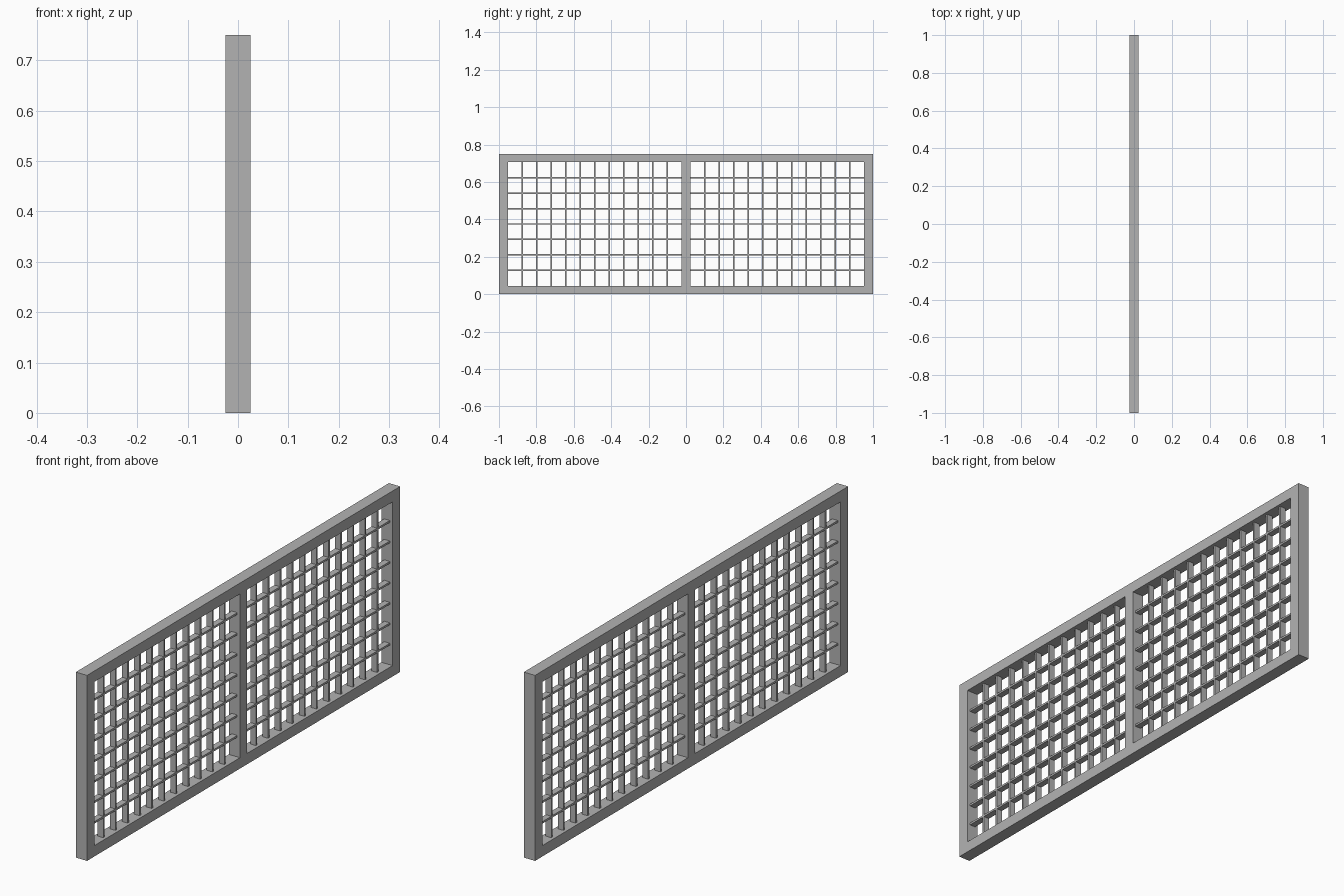
import bpy
import bmesh

cube = bpy.data.objects.get("Cube")
if cube:
    bpy.data.objects.remove(cube, do_unlink=True)

# Overall sizes
HALF_LENGTH, HEIGHT, HALF_DEPTH = 1.0, 0.75, 0.025
STILE, RAIL, MULLION = 0.048, 0.044, 0.046
BAR, BAR_DEPTH = 0.008, 0.025
COLUMNS, ROWS = 11, 7

grey = bpy.data.materials.new("plain_grey")
grey.use_nodes = True
colour = (0.45, 0.45, 0.45, 1)
grey.diffuse_color = colour
grey.node_tree.nodes["Principled BSDF"].inputs["Base Color"].default_value = colour


def board(name, outline, half_depth):
    """Extrude a (y, z) outline evenly about x = 0."""
    bm = bmesh.new()
    face = bm.faces.new([bm.verts.new((-half_depth, y, z)) for y, z in outline])
    grown = bmesh.ops.extrude_face_region(bm, geom=[face])["geom"]
    verts = [v for v in grown if isinstance(v, bmesh.types.BMVert)]
    bmesh.ops.translate(bm, verts=verts, vec=(2 * half_depth, 0, 0))
    bmesh.ops.recalc_face_normals(bm, faces=bm.faces)
    mesh = bpy.data.meshes.new(name)
    bm.to_mesh(mesh)
    bm.free()
    mesh.materials.append(grey)
    obj = bpy.data.objects.new(name, mesh)
    bpy.context.collection.objects.link(obj)
    return obj


def strip(name, y0, y1, z0, z1, half_depth):
    return board(name, [(y0, z0), (y1, z0), (y1, z1), (y0, z1)], half_depth)


# Mitred outer frame: neighbouring corners of the outer and inner rectangles
inner_y, low, high = HALF_LENGTH - STILE, RAIL, HEIGHT - RAIL
outer = [(-HALF_LENGTH, 0), (HALF_LENGTH, 0), (HALF_LENGTH, HEIGHT), (-HALF_LENGTH, HEIGHT)]
inner = [(-inner_y, low), (inner_y, low), (inner_y, high), (-inner_y, high)]
for i, name in enumerate(("bottom_rail", "back_stile", "top_rail", "front_stile")):
    j = (i + 1) % 4
    board(name, [outer[i], outer[j], inner[j], inner[i]], HALF_DEPTH)

# Central upright
strip("centre_mullion", -MULLION / 2, MULLION / 2, low, high, HALF_DEPTH)

# Lattice bars in both openings
for side, start, end in (("front", -inner_y, -MULLION / 2), ("back", MULLION / 2, inner_y)):
    for c in range(1, COLUMNS + 1):
        y = start + (end - start) * c / (COLUMNS + 1)
        strip(f"{side}_vertical_bar_{c}", y - BAR / 2, y + BAR / 2, low, high, BAR_DEPTH / 2)
    for r in range(1, ROWS + 1):
        z = low + (high - low) * r / (ROWS + 1)
        strip(f"{side}_horizontal_bar_{r}", start, end, z - BAR / 2, z + BAR / 2, BAR_DEPTH / 2)
